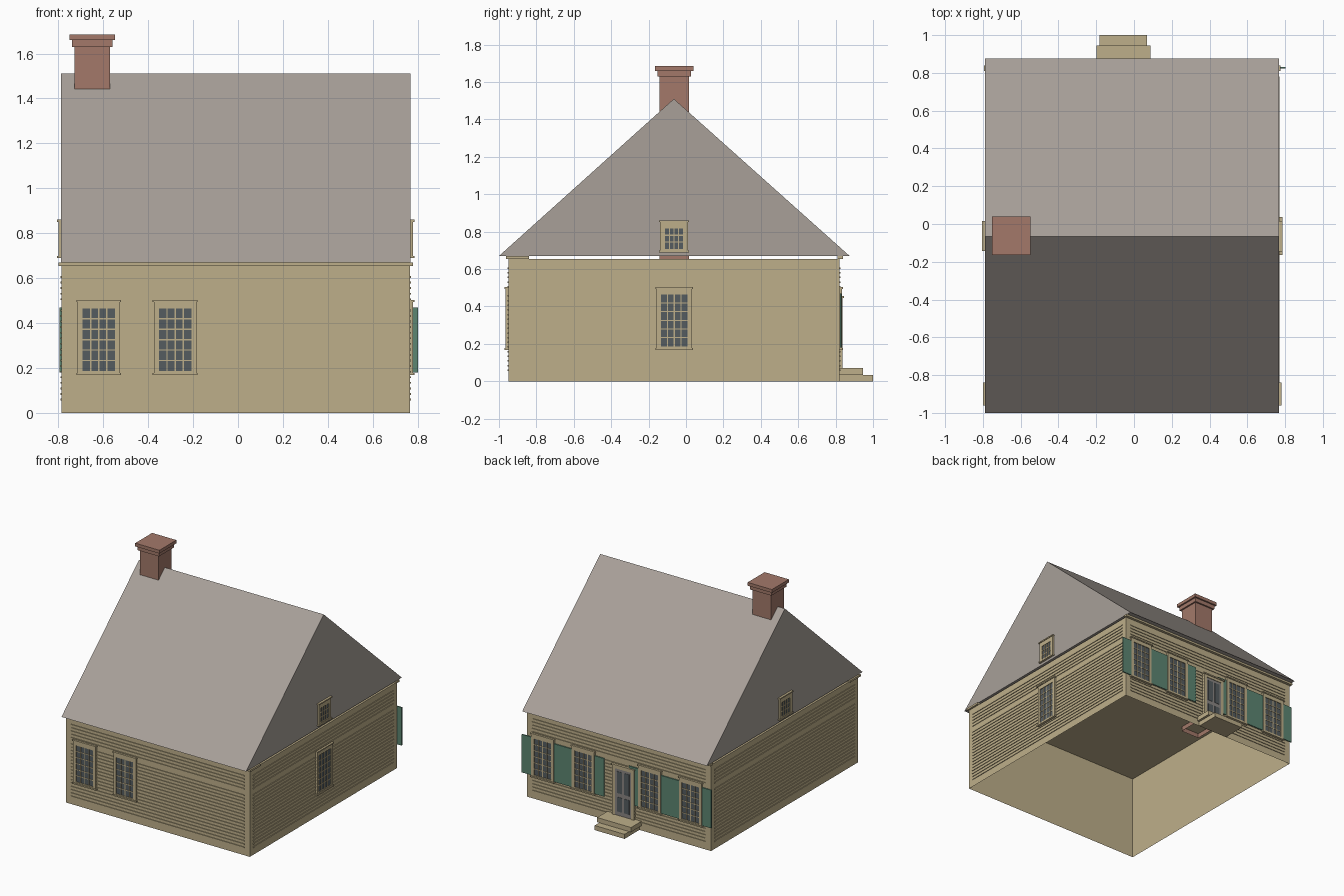
import bpy
import bmesh
from math import pi
from mathutils import Matrix, Vector

cube = bpy.data.objects.get("Cube")
if cube:
    bpy.data.objects.remove(cube, do_unlink=True)


def material(name, rgb):
    """Flat material from an sRGB colour."""
    lin = [((c / 255 + 0.055) / 1.055) ** 2.4 for c in rgb]
    m = bpy.data.materials.new(name)
    m.use_nodes = True
    m.diffuse_color = (*lin, 1)
    node = m.node_tree.nodes["Principled BSDF"]
    node.inputs["Base Color"].default_value = (*lin, 1)
    node.inputs["Roughness"].default_value = 0.9
    return m


BEIGE = material("beige paint", (190, 175, 138))
GREY = material("grey shingle", (168, 160, 153))
BRICK = material("red brick", (163, 121, 106))
GREEN = material("green shutter", (92, 134, 114))
GLASS = material("dark glass", (85, 92, 96))
DOOR = material("grey door", (138, 134, 131))

# Main dimensions
X0, X1 = -0.785, 0.765
Y0, Y1 = -0.95, 0.82
WALL = 0.655
EAVE, RIDGE, RIDGE_Y = 0.67, 1.51, -0.065


def box(bm, x, y, z, mat=0):
    """Add a box from three (low, high) ranges."""
    size = Vector((x[1] - x[0], y[1] - y[0], z[1] - z[0]))
    mid = Vector((sum(x) / 2, sum(y) / 2, sum(z) / 2))
    verts = bmesh.ops.create_cube(
        bm, size=1, matrix=Matrix.Translation(mid) @ Matrix.Diagonal((*size, 1)))["verts"]
    faces = {f for v in verts for f in v.link_faces}
    for f in faces:
        f.material_index = mat
    return faces


def finish(name, bm, mats, matrix=None):
    mesh = bpy.data.meshes.new(name)
    bm.to_mesh(mesh)
    bm.free()
    for m in mats:
        mesh.materials.append(m)
    obj = bpy.data.objects.new(name, mesh)
    if matrix:
        obj.matrix_world = matrix
    bpy.context.collection.objects.link(obj)
    return obj


def drop_bottom(bm, faces):
    low = [f for f in faces if f.normal.z < -0.9]
    bmesh.ops.delete(bm, geom=low, context="FACES_ONLY")


# Wall placement: local x runs along the wall, local -y points outward
def on_front(u):
    return Matrix.Translation((u, Y0, 0))


def on_back(u):
    return Matrix.Translation((u, Y1, 0)) @ Matrix.Rotation(pi, 4, "Z")


def on_right_end(u):
    return Matrix.Translation((X1, u, 0)) @ Matrix.Rotation(pi / 2, 4, "Z")


def on_left_end(u):
    return Matrix.Translation((X0, u, 0)) @ Matrix.Rotation(-pi / 2, 4, "Z")


# Walls, open underneath
bm = bmesh.new()
faces = box(bm, (X0, X1), (Y0, Y1), (0, WALL))
bm.normal_update()
drop_bottom(bm, faces)
finish("walls", bm, [BEIGE])


# Clapboard ridges, with a wider plain course above the windows
def siding(name, half, matrix):
    bm = bmesh.new()
    for k in range(23):
        if k != 5:
            z = 0.605 - k * 0.0248
            box(bm, (-half, half), (-0.005, 0), (z - 0.004, z + 0.004))
    finish(name, bm, [BEIGE], matrix)


mid_x, mid_y = (X0 + X1) / 2, (Y0 + Y1) / 2
siding("front_siding", 0.73, on_front(mid_x))
siding("back_siding", 0.73, on_back(mid_x))
siding("left_end_siding", 0.845, on_left_end(mid_y))
siding("right_end_siding", 0.845, on_right_end(mid_y))

# Cornice boards with short returns at the front corners
bm = bmesh.new()
box(bm, (X0 - 0.015, X1 + 0.015), (Y0 - 0.012, -0.84), (WALL, EAVE))
box(bm, (X0 - 0.01, X1 + 0.01), (Y1 - 0.01, Y1 + 0.02), (WALL, EAVE))
finish("cornice", bm, [BEIGE])

# Gable roof prism
bm = bmesh.new()
profile = [(-1.0, EAVE), (0.875, EAVE), (RIDGE_Y, RIDGE)]
end = bm.faces.new([bm.verts.new((X0 - 0.003, y, z)) for y, z in profile])
ext = bmesh.ops.extrude_face_region(bm, geom=[end])["geom"]
bmesh.ops.translate(bm, vec=(X1 - X0 + 0.006, 0, 0),
                    verts=[g for g in ext if isinstance(g, bmesh.types.BMVert)])
bmesh.ops.recalc_face_normals(bm, faces=bm.faces)
finish("roof", bm, [GREY])

# Chimney with a stepped cap, its stack reaching just below the ceiling
bm = bmesh.new()
cx, cy = -0.649, -0.063
for half, low, high in [(0.078, 0.62, 1.63), (0.09, 1.63, 1.66), (0.102, 1.66, 1.685)]:
    faces = box(bm, (cx - half, cx + half), (cy - half, cy + half), (low, high))
    if low < 1:
        bm.normal_update()
        drop_bottom(bm, faces)
finish("chimney", bm, [BRICK])


# Sash window: glass plate, casing, muntin grid, cap and sill
def window(name, matrix, w, z0, z1, side, bottom, top, cols, rows):
    bm = bmesh.new()
    h = w / 2
    inner = h - side
    lo, hi = z0 + bottom, z1 - top
    box(bm, (-inner, inner), (-0.008, -0.001), (lo, hi), 1)
    for s in (-1, 1):
        box(bm, sorted((s * h, s * inner)), (-0.014, 0), (z0, z1))
    box(bm, (-inner, inner), (-0.014, 0), (z0, lo))
    box(bm, (-inner, inner), (-0.014, 0), (hi, z1))
    for i in range(1, cols):
        u = -inner + 2 * inner * i / cols
        box(bm, (u - 0.003, u + 0.003), (-0.011, -0.007), (lo, hi))
    for j in range(1, rows):
        z = lo + (hi - lo) * j / rows
        box(bm, (-inner, inner), (-0.0105, -0.007), (z - 0.003, z + 0.003))
    box(bm, (-h - 0.005, h + 0.005), (-0.02, 0), (z1 - 0.006, z1 + 0.003))
    box(bm, (-h - 0.005, h + 0.005), (-0.02, 0), (z0 - 0.004, z0 + 0.006))
    finish(name, bm, [BEIGE, GLASS], matrix)


def large_window(name, matrix):
    window(name, matrix, 0.19, 0.172, 0.5, 0.023, 0.015, 0.035, 4, 6)


def attic_window(name, matrix):
    window(name, matrix, 0.15, 0.693, 0.857, 0.027, 0.015, 0.04, 4, 3)


for i, u in enumerate((-0.62, -0.28)):
    large_window(f"front_window_{i + 1}", on_front(u))
large_window("right_end_window", on_right_end(-0.063))
attic_window("right_attic_window", on_right_end(-0.065))
attic_window("left_attic_window", on_left_end(-0.063))

# Back windows, each with a pair of shutters
for i, u in enumerate((-0.62, -0.275, 0.285, 0.627)):
    large_window(f"back_window_{i + 1}", on_back(u))
    bm = bmesh.new()
    for s in (-1, 1):
        box(bm, sorted((s * 0.096, s * 0.175)), (-0.012, -0.004), (0.18, 0.47))
    finish(f"shutters_{i + 1}", bm, [GREEN], on_back(u))

# Back door: casing, grey leaf and four dark panes
bm = bmesh.new()
for s in (-1, 1):
    box(bm, sorted((s * 0.068, s * 0.092)), (-0.018, 0), (0.07, 0.45))
box(bm, (-0.068, 0.068), (-0.018, 0), (0.425, 0.45))
box(bm, (-0.098, 0.098), (-0.024, 0), (0.445, 0.455))
box(bm, (-0.068, 0.068), (-0.014, 0), (0.07, 0.425), 1)
for s in (-1, 1):
    for z in ((0.1, 0.21), (0.24, 0.405)):
        box(bm, sorted((s * 0.009, s * 0.052)), (-0.016, -0.013), z, 2)
finish("back_door", bm, [BEIGE, DOOR, GLASS], on_back(-0.055))

# Door steps
bm = bmesh.new()
box(bm, (-0.198, 0.088), (Y1, 0.945), (0.035, 0.07))
box(bm, (-0.182, 0.07), (Y1, 1.0), (0, 0.035))
finish("door_steps", bm, [BEIGE])
